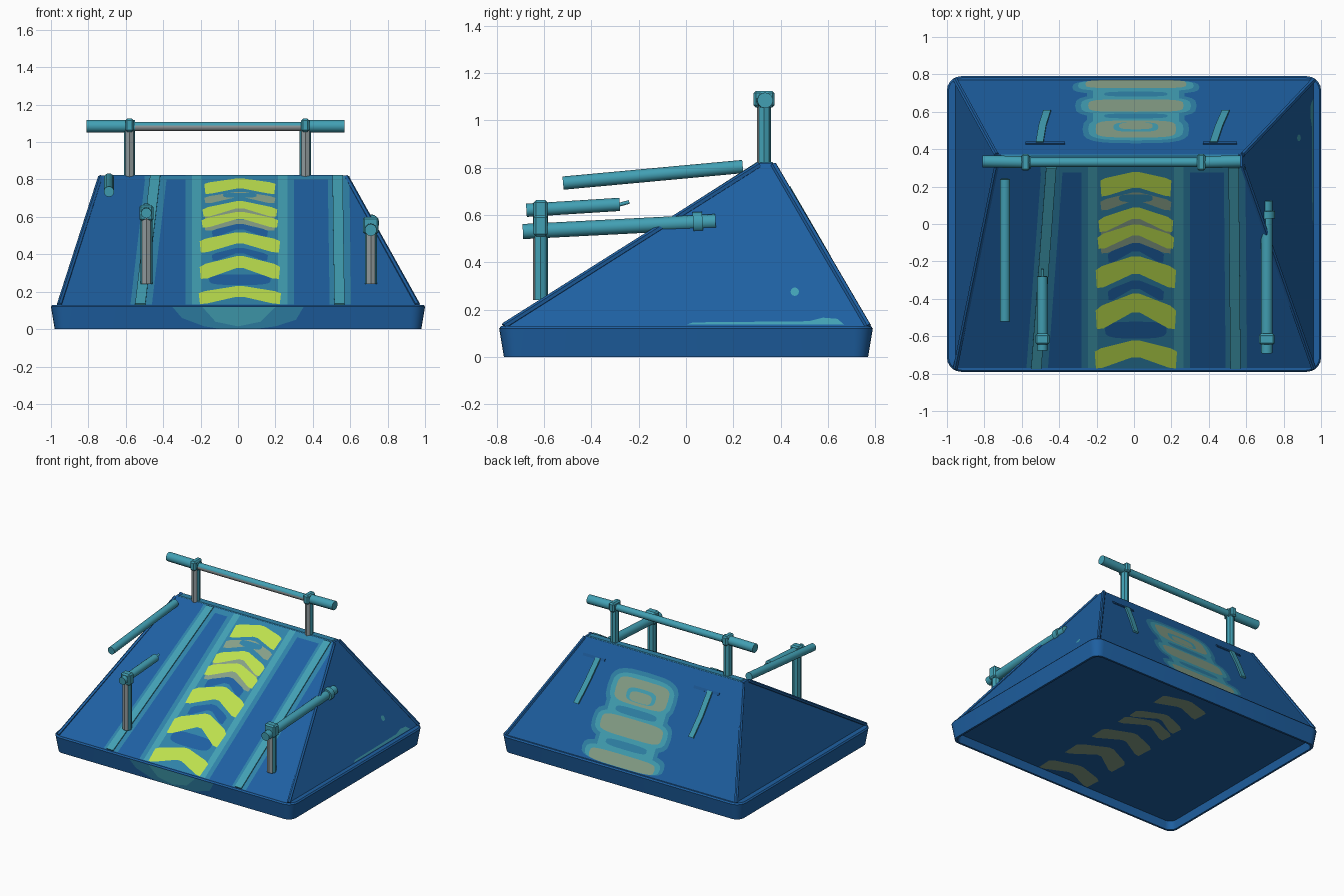
import bpy, bmesh, math
from mathutils import Vector

if "Cube" in bpy.data.objects:
    bpy.data.objects.remove(bpy.data.objects["Cube"])


def mat(name, hexcol):
    m = bpy.data.materials.new(name)
    rgb = [int(hexcol[i:i + 2], 16) / 255 for i in (0, 2, 4)]
    m.diffuse_color = [((c + 0.055) / 1.055) ** 2.4 if c > 0.04 else c / 12.92 for c in rgb] + [1]
    m.use_nodes = True
    m.node_tree.nodes["Principled BSDF"].inputs["Base Color"].default_value = m.diffuse_color
    return m


BLUE = mat("blue", "1E60A2")
DEEP = mat("deep_blue", "1C5896")
MID = mat("mid_teal", "2F83A9")
TEAL = mat("teal", "42A0B4")
YELLOW = mat("yellow", "BDE04E")
OLIVE = mat("olive_grey", "86A088")
GREY = mat("grey", "8F999B")


def finish(name, bm, *mats, smooth=False, recalc=True):
    if recalc:
        bmesh.ops.recalc_face_normals(bm, faces=bm.faces)
    me = bpy.data.meshes.new(name)
    bm.to_mesh(me)
    bm.free()
    for m in mats:
        me.materials.append(m)
    ob = bpy.data.objects.new(name, me)
    bpy.context.collection.objects.link(ob)
    if smooth:
        bpy.ops.object.select_all(action='DESELECT')
        ob.select_set(True)
        bpy.context.view_layer.objects.active = ob
        bpy.ops.object.shade_smooth_by_angle(angle=math.radians(40))
    return ob


def tube(name, p0, p1, r, m=TEAL, sides=14, front=None, up=1.1):
    """Round bar; faces turned to the front may take a second colour."""
    p0, p1 = Vector(p0), Vector(p1)
    bm = bmesh.new()
    bmesh.ops.create_cone(bm, cap_ends=True, segments=sides, radius1=r, radius2=r, depth=(p1 - p0).length)
    q = (p1 - p0).to_track_quat('Z', 'Y')
    for v in bm.verts:
        v.co = q @ v.co + (p0 + p1) / 2
    bm.normal_update()
    if front:
        for f in bm.faces:
            f.material_index = int(f.normal.y < -0.45 and f.normal.z < up)
    return finish(name, bm, m, *([front] if front else []), smooth=True)


def box(name, c, size, m=TEAL):
    bm = bmesh.new()
    bmesh.ops.create_cube(bm, size=1)
    for v in bm.verts:
        v.co = Vector(c) + Vector(a * b for a, b in zip(v.co, size))
    bmesh.ops.bevel(bm, geom=bm.edges[:], offset=0.01, segments=1, affect='EDGES')
    return finish(name, bm, m)


# Planes of the model: (u, v) -> point, with normal
def front(u, v): return Vector((u, v, 0.13 + (v + 0.77) * 0.639))
def back(u, v): return Vector((u, v, 0.13 + (0.77 - v) * 1.725))
def right(u, v): return Vector((0.96 - (v - 0.13) * 0.55, u, v))
def skirt(u, v): return Vector((u, -0.77 - v / 6, v))
def floor(u, v): return Vector((u, -0.74 + (v + 0.77) * 1.28, 0.06))


NORMAL = {front: (0, -0.639, 1), back: (0, 1.725, 1), right: (1, 0, 0.55), skirt: (0, -1, -0.167), floor: (0, 0, -1)}


def plate(name, plane, pts, m, h):
    """Marking just above a plane; the thicker ones get side walls."""
    n = Vector(NORMAL[plane]).normalized()
    bm = bmesh.new()
    a = [bm.verts.new(plane(*p) + n * h) for p in pts]
    face = bm.faces.new(a)
    face.normal_update()
    if face.normal.dot(n) < 0:
        face.normal_flip()
    if h > 0.0055:
        b = [bm.verts.new(plane(*p)) for p in pts]
        for i in range(len(pts)):
            j = (i + 1) % len(pts)
            bm.faces.new((a[j], a[i], b[i], b[j]))
    return finish(name, bm, m, recalc=h > 0.0055)


def strip(x0, x1, y0, y1, lean=0.0):
    return [(x0, y0), (x1, y0), (x1 + lean, y1), (x0 + lean, y1)]


def arrow(peak, w, d, t, cx=0.01):
    """Chevron outline pointing up the slope."""
    top = [(-w, -d), (-w * 0.85, -d * 0.7), (-0.02, 0), (0.02, 0), (w * 0.85, -d * 0.7), (w, -d)]
    bottom = [(w * 0.97, -d - t), (w * 0.8, -d - t * 0.95), (0.02, -t), (-0.02, -t),
              (-w * 0.8, -d - t * 0.95), (-w * 0.97, -d - t)]
    return [(cx + x, peak + y) for x, y in top + bottom]


def blob(cx, cy, rx, ry, n=24, power=0.6):
    out = []
    for i in range(n):
        c, s = math.cos(math.tau * i / n), math.sin(math.tau * i / n)
        out.append((cx + rx * math.copysign(abs(c) ** power, c), cy + ry * math.copysign(abs(s) ** power, s)))
    return out


# Rounded base skirt with a recessed floor underneath
bm = bmesh.new()
rings = []
for hx, hy, r, z in ((0.955, 0.745, 0.05, 0.06), (0.965, 0.755, 0.055, 0), (0.98, 0.77, 0.06, 0), (1.0, 0.79, 0.075, 0.12),
                     (0.992, 0.782, 0.07, 0.13), (0.94, 0.75, 0.03, 0.13)):
    ring = []
    for k, (sx, sy) in enumerate(((1, 1), (-1, 1), (-1, -1), (1, -1))):
        for i in range(6):
            a = math.pi / 2 * (k + i / 5)
            ring.append(bm.verts.new((sx * (hx - r) + r * math.cos(a), sy * (hy - r) + r * math.sin(a), z)))
    rings.append(ring)
bm.faces.new(rings[0][::-1])
for lo, hi in zip(rings, rings[1:]):
    for i in range(len(lo)):
        j = (i + 1) % len(lo)
        bm.faces.new((lo[i], lo[j], hi[j], hi[i]))
finish("base_skirt", bm, BLUE, smooth=True, recalc=False)

# Ramp body shell
low = [(-0.955, -0.77, 0.13), (0.96, -0.77, 0.13), (0.96, 0.77, 0.13), (-0.955, 0.77, 0.13)]
high = [(-0.735, 0.31, 0.82), (0.58, 0.31, 0.82), (0.58, 0.37, 0.82), (-0.735, 0.37, 0.82)]
bm = bmesh.new()
lv, hv = [bm.verts.new(p) for p in low], [bm.verts.new(p) for p in high]
for i in range(4):
    j = (i + 1) % 4
    bm.faces.new((lv[i], lv[j], hv[j], hv[i]))
bm.faces.new(hv)
finish("ramp_body", bm, BLUE, recalc=False)

# Corner trims and ridge cap
for i, (p, q) in enumerate(zip(low, high)):
    tube(f"corner_trim_{i}", p, Vector(q) - Vector((0, 0, 0.008)), 0.014, BLUE, 6)
plate("ridge_front_band", front, strip(-0.5, 0.56, 0.275, 0.308), MID, 0.001)
box("ridge_cap", (-0.075, 0.34, 0.812), (1.29, 0.066, 0.026), MID)

# Ramp stripes
plate("lane_outer", front, strip(-0.28, 0.30, -0.77, 0.308), MID, 0.0014)
plate("lane_edge", front, strip(-0.245, 0.265, -0.77, 0.308), TEAL, 0.0022)
plate("lane_middle", front, strip(-0.195, 0.215, -0.77, 0.308), MID, 0.0029)
for side, x0, lean in (("left", -0.575, 0.08), ("right", 0.49, -0.01)):
    plate(f"{side}_strip_border", front, strip(x0, x0 + 0.115, -0.77, 0.305, lean), MID, 0.0019)
    plate(f"{side}_strip", front, strip(x0 + 0.025, x0 + 0.08, -0.77, 0.305, lean), TEAL, 0.009)

# Chevrons on the ramp, with gaps of blue between
CHEVRONS = ((0.28, 0.19, 0.045, 0.085), (0.09, 0.2, 0.07, 0.06), (0.0, 0.205, 0.07, 0.06),
            (-0.17, 0.215, 0.075, 0.095), (-0.37, 0.215, 0.09, 0.1), (-0.62, 0.22, 0.06, 0.09))
for i, (p, w, d, t) in enumerate(CHEVRONS):
    plate(f"chevron_{i}", front, arrow(p, w, d, t), YELLOW, 0.005)
for i, p in enumerate((-0.1, -0.3)):
    plate(f"chevron_gap_{i}", front, arrow(p, 0.15, 0.06, 0.045), BLUE, 0.004)
plate("chevron_gap_2", front, blob(0.01, -0.565, 0.165, 0.045), BLUE, 0.004)
for i, p in enumerate((0.17, 0.035, -0.06)):
    plate(f"worn_patch_{i}", front, arrow(p, 0.19, 0.05, 0.045), OLIVE, 0.0036)
plate("worn_patch_core", front, blob(0.01, 0.14, 0.09, 0.02), MID, 0.0044)

# The same lane shows faintly on the recessed floor
for i, (p, w, d, t) in enumerate(CHEVRONS):
    plate(f"floor_chevron_{i}", floor, arrow(p, w, d, t), OLIVE, 0.002)

# Worn patch on the skirt front
plate("skirt_patch", skirt, [(-0.35, 0.118), (-0.3, 0.06), (-0.18, 0.015), (-0.1, 0.002), (0.1, 0.002),
                             (0.2, 0.015), (0.31, 0.05), (0.35, 0.118)], MID, 0.0015)
plate("skirt_patch_core", skirt, [(-0.19, 0.118), (-0.12, 0.04), (0, 0.015), (0.12, 0.04), (0.2, 0.118)], TEAL, 0.0025)

# Back markings: three rows joined by a scalloped surround
plate("back_column", back, strip(-0.25, 0.27, 0.5, 0.74), MID, 0.0012)
plate("back_column_edge", back, strip(-0.22, 0.24, 0.5, 0.74), TEAL, 0.0022)
ROWS = ((0.745, 0.27, 0.022), (0.63, 0.255, 0.033), (0.505, 0.215, 0.045))
for i, (y, w, t) in enumerate(ROWS):
    for part, m, pad_y, pad_x, h in (("halo", MID, 0.03, 0.07, 0.0014), ("edge", TEAL, 0.015, 0.04, 0.0026)):
        top, bottom = min(y + t + pad_y, 0.768), y - t - pad_y
        plate(f"back_{part}_{i}", back, blob(0.01, (top + bottom) / 2, w + pad_x, (top - bottom) / 2), m, h + i * 0.0001)
    plate(f"back_mark_{i}", back, blob(0.01, y, w, t, power=0.45), OLIVE, 0.0036)
for i, y in enumerate((0.692, 0.575)):
    plate(f"back_gap_{i}", back, blob(0.01, y, 0.17, 0.013), MID, 0.0032)
plate("back_mark_ring", back, blob(0.01, 0.515, 0.12, 0.025), TEAL, 0.0042)
plate("back_mark_core", back, blob(0.01, 0.52, 0.09, 0.018), OLIVE, 0.005)

# Slots and bent tabs on the back
for side, xs, s0, s1 in (("left", (-0.505, -0.49, -0.465), -0.58, -0.37), ("right", (0.425, 0.455, 0.49), 0.37, 0.55)):
    plate(f"{side}_slot", back, strip(s0, s1, 0.426, 0.436), DEEP, 0.006)
    pts = list(zip(xs, (0.43, 0.52, 0.6)))
    plate(f"{side}_tab", back, [(a - 0.02, b) for a, b in pts] + [(a + 0.02, b) for a, b in pts[::-1]], TEAL, 0.012)

# Scuffs on the right side
plate("side_dot", right, blob(0.46, 0.275, 0.018, 0.018, 12, 1), TEAL, 0.002)
plate("side_scuff", right, [(0, 0.135), (0.67, 0.135), (0.64, 0.16), (0.58, 0.165), (0.52, 0.15), (0.03, 0.145)], TEAL, 0.002)

# Top rail on two posts
for i, x in enumerate((-0.58, 0.36)):
    tube(f"top_post_{i}", (x, 0.33, 0.8), (x, 0.33, 1.08), 0.03, TEAL, 8, GREY)
    box(f"top_clamp_{i}", (x, 0.33, 1.09), (0.045, 0.09, 0.07))
tube("top_rail_left", (-0.81, 0.335, 1.085), (-0.55, 0.33, 1.085), 0.033)
tube("top_rail_middle", (-0.57, 0.33, 1.083), (0.36, 0.33, 1.083), 0.025, TEAL, 14, GREY, 0.4)
tube("top_rail_right", (0.34, 0.33, 1.085), (0.57, 0.335, 1.085), 0.033)

# Right handrail
tube("right_post", (0.71, -0.615, 0.24), (0.71, -0.615, 0.56), 0.032, TEAL, 8, GREY)
tube("right_rail", (0.71, -0.69, 0.53), (0.71, 0.125, 0.572), 0.032)
box("right_post_clamp", (0.71, -0.615, 0.555), (0.085, 0.06, 0.09))
tube("right_rail_collar", (0.71, 0.03, 0.567), (0.71, 0.07, 0.569), 0.045)

# Short left handrail with a broken tip
tube("left_post", (-0.49, -0.615, 0.24), (-0.49, -0.615, 0.62), 0.032, TEAL, 8, GREY)
tube("left_rail", (-0.49, -0.675, 0.62), (-0.49, -0.28, 0.645), 0.028)
box("left_post_clamp", (-0.49, -0.615, 0.62), (0.075, 0.06, 0.085))
tube("left_rail_tip", (-0.49, -0.29, 0.642), (-0.49, -0.24, 0.655), 0.008)

# Loose upper left rail
tube("upper_left_rail", (-0.69, -0.52, 0.735), (-0.69, 0.24, 0.805), 0.028)
